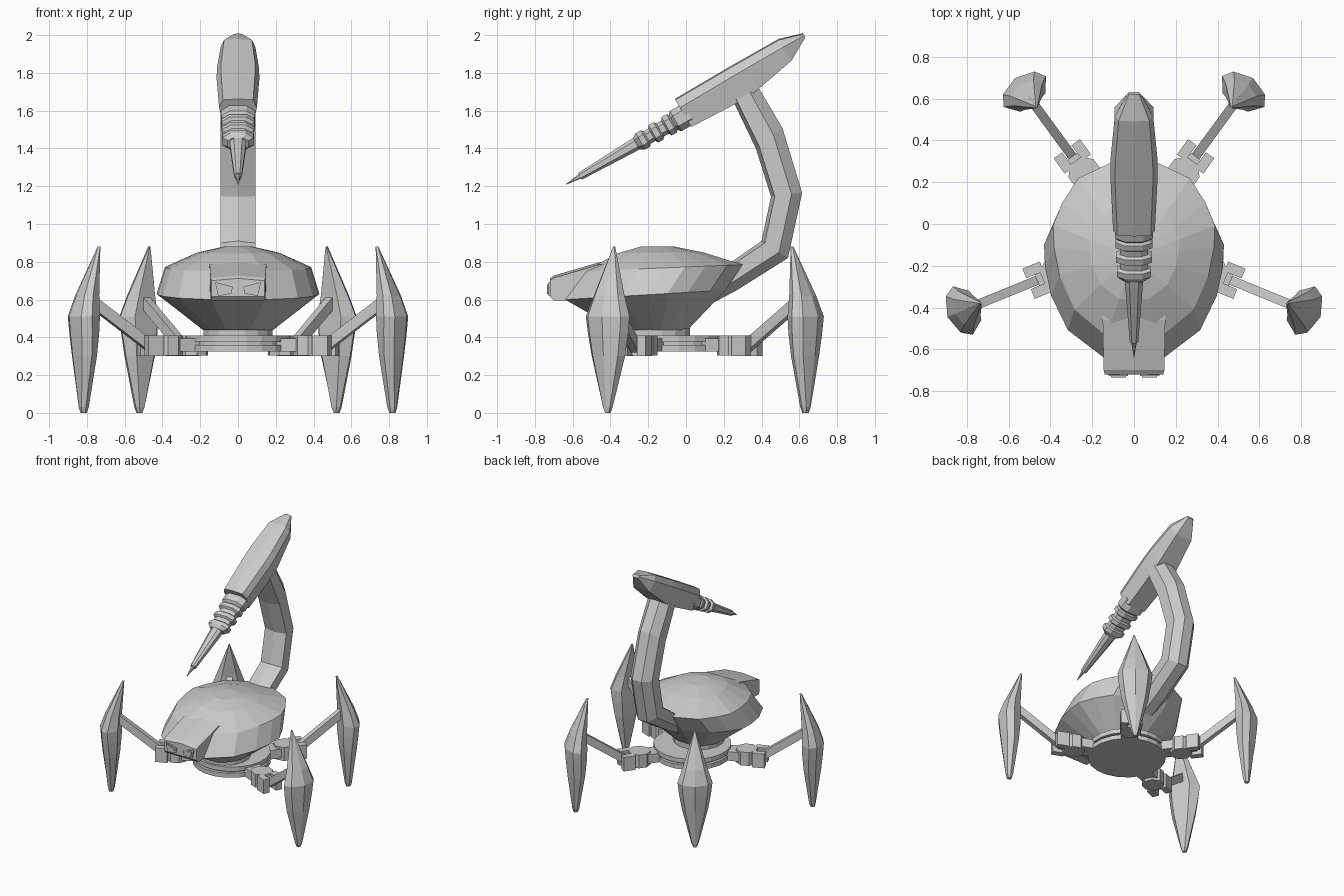
import bpy, bmesh, math
from mathutils import Matrix, Vector

if "Cube" in bpy.data.objects:
    bpy.data.objects.remove(bpy.data.objects["Cube"])

grey = bpy.data.materials.new("light_grey")
grey.diffuse_color = (0.6, 0.6, 0.6, 1)
grey.use_nodes = True
grey.node_tree.nodes["Principled BSDF"].inputs["Base Color"].default_value = grey.diffuse_color


def loft(name, rings, matrix=Matrix(), closed=True):
    """Skin a list of equal-length point rings and cap both ends."""
    bm = bmesh.new()
    rows = [[bm.verts.new(matrix @ Vector(p)) for p in r] for r in rings]
    n = len(rows[0])
    for a, b in zip(rows, rows[1:]):
        for i in range(n):
            j = (i + 1) % n
            bm.faces.new((a[i], a[j], b[j], b[i]))
    bm.faces.new(rows[0][::-1])
    bm.faces.new(rows[-1])
    bmesh.ops.remove_doubles(bm, verts=bm.verts, dist=0.0005)
    bmesh.ops.recalc_face_normals(bm, faces=bm.faces)
    me = bpy.data.meshes.new(name)
    bm.to_mesh(me)
    bm.free()
    me.materials.append(grey)
    ob = bpy.data.objects.new(name, me)
    bpy.context.collection.objects.link(ob)
    return ob


def box(name, x, y, z, matrix=Matrix()):
    quad = lambda h: [(x[0], y[0], h), (x[1], y[0], h), (x[1], y[1], h), (x[0], y[1], h)]
    return loft(name, [quad(z[0]), quad(z[1])], matrix)


def circle(r, z, cy=0, n=16, cx=0):
    return [(cx + r * math.cos(2 * math.pi * (i + .5) / n),
             cy + r * math.sin(2 * math.pi * (i + .5) / n), z) for i in range(n)]


# Body shell: faceted outline, lofted from under-neck to crown
half = [(.11, .30), (.30, .21), (.385, .08), (.435, -.04),
        (.43, -.16), (.40, -.31), (.32, -.49), (.145, -.635)]
outline = half + [(-x, y) for x, y in reversed(half)]


def shell_ring(sx, y0, y1, z0, z1):
    """Outline scaled to y0..y1 with height running from z0 (front) to z1 (back)."""
    ring = []
    for x, y in outline:
        t = (y + .635) / .935
        ring.append((x * sx, y0 + (y1 - y0) * t, z0 + (z1 - z0) * t))
    return ring


loft("body_shell", [
    shell_ring(.43, -.36, .01, .44, .44),
    shell_ring(.99, -.64, .21, .60, .65),
    shell_ring(.89, -.54, .30, .75, .785),
    shell_ring(.50, -.36, .09, .845, .85),
    shell_ring(.18, -.24, -.06, .88, .88)])

# Head: wedge that grows out of the front of the shell
loft("head", [[(s * w, y, z) for s, w, z in
               ((-1, w, zb), (1, w, zb), (1, w, zt), (0, w, zt + .012), (-1, w, zt))]
              for y, w, zb, zt in ((-.30, .15, .60, .80), (-.46, .15, .60, .785),
                                   (-.70, .145, .595, .715), (-.72, .14, .615, .70))])

# Slanted eye plates with a smaller raised lens
for s, side in ((1, "right"), (-1, "left")):
    for part, pad, y in (("eye_rim", 0, -.728), ("eye_lens", .011, -.735)):
        pts = [(.035 + pad, .632 + pad), (.105 - pad, .618 + pad),
               (.122 - pad, .692 - pad), (.028 + pad, .668 - pad)]
        loft(part + "_" + side, [[(s * x, -.719, z) for x, z in pts],
                                 [(s * x, y, z) for x, z in pts]])

# Turntable neck and grooved base disc
loft("neck", [circle(.185, .39, -.16), circle(.185, .45, -.16)])
loft("base_disc", [circle(r, z, -.08, 20) for r, z in
                   ((.28, .325), (.28, .36), (.255, .36), (.255, .375), (.28, .375), (.28, .41))])

# Legs: arm, knuckle, fork, strut and spindle foot, built along local +x
# foot rows: z, inner radius, wide radius, outer radius, half width
foot_rows = [(0, .868, .88, .893, .014), (.03, .86, .88, .905, .026),
             (.30, .83, .875, .945, .095), (.42, .822, .88, .958, .115),
             (.51, .82, .885, .965, .125), (.62, .815, .865, .925, .088),
             (.88, .788, .79, .793, .004)]
for label, deg in (("front_right", -22.2), ("back_right", 53.8),
                   ("back_left", 126.2), ("front_left", 202.2)):
    m = Matrix.Translation((0, -.08, 0)) @ Matrix.Rotation(math.radians(deg), 4, 'Z')
    box("arm_" + label, (.22, .42), (-.06, .06), (.325, .395), m)
    loft("knuckle_" + label, [circle(.08, .305, 0, 8, .40), circle(.08, .41, 0, 8, .40)], m)
    box("fork_bridge_" + label, (.42, .50), (-.035, .035), (.325, .39), m)
    for s in (-1, 1):
        a, b = sorted((s * .028, s * .078))
        box("fork_tab_" + label, (.455, .545), (a, b), (.30, .41), m)
    # strut
    loft("strut_" + label, [[(x + dx, y, z + dz) for y, dx, dz in
                             ((-.022, .016, -.024), (.022, .016, -.024),
                              (.022, -.016, .024), (-.022, -.016, .024))]
                            for x, z in ((.49, .345), (.85, .60))], m)
    # foot
    loft("foot_" + label, [[(ri, -w * .6, z), (rw, -w, z), ((rw + ro) / 2 + .01, -w * .75, z),
                            (ro, 0, z), ((rw + ro) / 2 + .01, w * .75, z), (rw, w, z),
                            (ri, w * .6, z)] for z, ri, rw, ro, w in foot_rows], m)

# Tail: ridged beam following inner and outer edge points (y, z)
inner = [(.12, .72), (.22, .785), (.40, .91), (.45, 1.145), (.37, 1.40), (.25, 1.65)]
outer = [(.12, .57), (.27, .65), (.54, .82), (.615, 1.165), (.51, 1.51), (.385, 1.72)]
rows = []
for (yi, zi), (yo, zo) in zip(inner, outer):
    rows.append([(x, yi + (yo - yi) * t, zi + (zo - zi) * t) for x, t in
                 ((0, 0), (.093, .12), (.093, .66), (.04, 1), (-.04, 1), (-.093, .66), (-.093, .12))])
loft("tail", rows)

# Stinger frame: local x sideways, y back along the barrel, z up
sting = Matrix.Translation((0, -.635, 1.21)) @ Matrix.Rotation(math.radians(30), 4, 'X')

# Stinger housing rows: distance, half width, top, shoulder, bottom
loft("stinger_housing", [[(0, s, top + .006), (w * .8, s, top), (w, s, mid), (w * .75, s, low),
                          (-w * .75, s, low), (-w, s, mid), (-w * .8, s, top)]
                         for s, w, top, mid, low in
                         ((.725, .10, .098, .05, -.068), (1.02, .113, .10, .053, -.082),
                          (1.13, .112, .10, .054, -.074), (1.36, .092, .098, .054, -.03),
                          (1.486, .03, .06, .052, .04))], sting)


def octagon(s, w, h):
    k = .5
    return [(x * w, s, z * h) for x, z in ((1, -k), (1, k), (k, 1), (-k, 1),
                                            (-1, k), (-1, -k), (-k, -1), (k, -1))]


# Ribbed collar
collar = [(.43, .055, .036), (.455, .082, .05), (.485, .082, .05), (.495, .066, .038),
          (.525, .066, .038), (.535, .085, .053), (.565, .085, .053), (.575, .068, .04),
          (.605, .068, .04), (.615, .088, .056), (.645, .088, .056), (.655, .075, .046),
          (.67, .09, .062), (.75, .09, .062)]
loft("stinger_collar", [octagon(*c) for c in collar], sting)

# Tapered barrel and needle
loft("stinger_barrel", [octagon(s, w, h) for s, w, h in
                        ((.085, .02, .02), (.40, .042, .034), (.45, .042, .034))], sting)
loft("stinger_needle", [octagon(s, w, w) for s, w in ((0, .002), (.10, .015))], sting)
